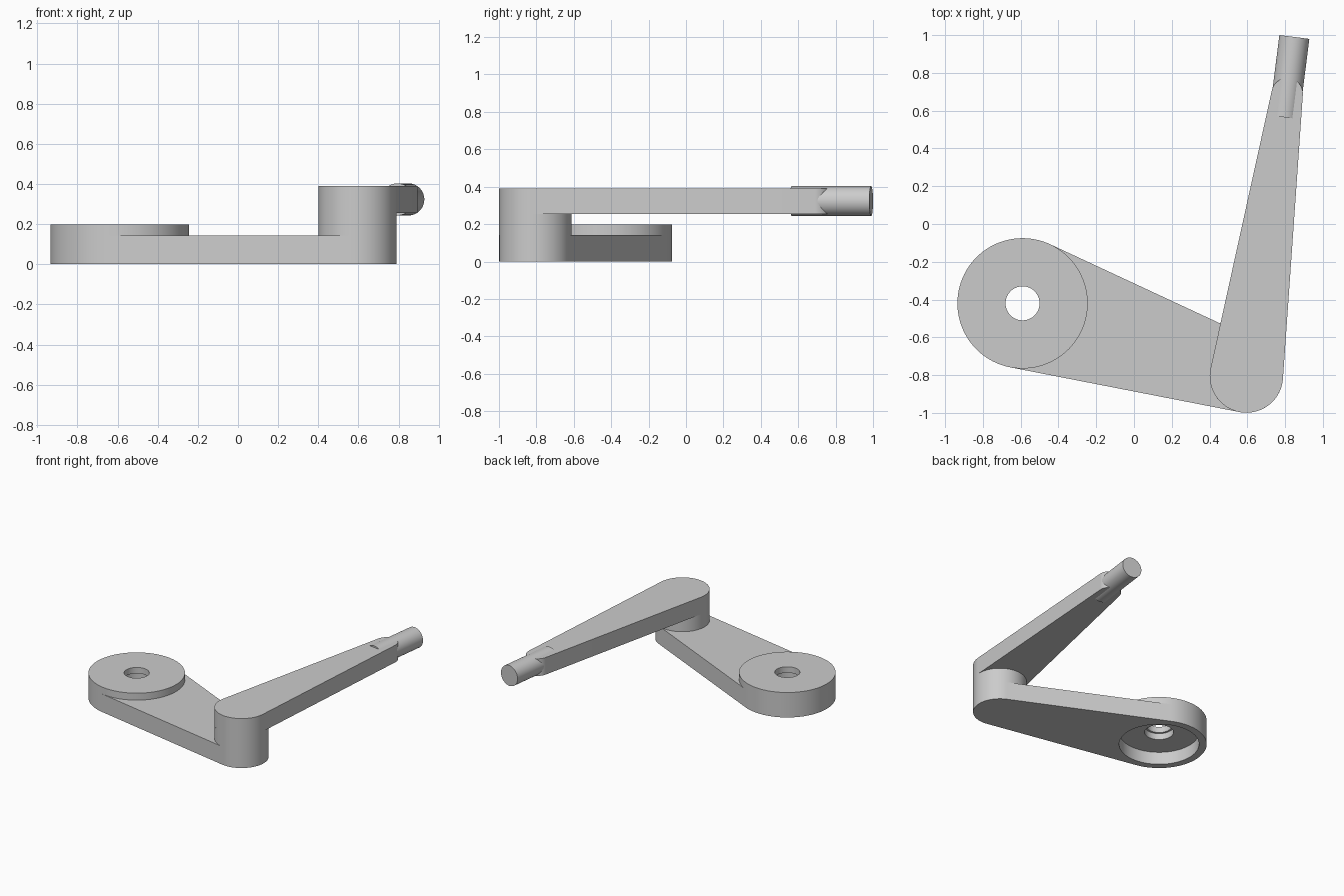
import bpy
import bmesh
import math
from mathutils import Vector

cube = bpy.data.objects.get("Cube")
if cube:
    bpy.data.objects.remove(cube, do_unlink=True)

GREY = (0.6, 0.6, 0.6, 1.0)
metal = bpy.data.materials.new("plain grey")
metal.use_nodes = True
metal.diffuse_color = GREY
metal.node_tree.nodes["Principled BSDF"].inputs["Base Color"].default_value = GREY

# Pivot centres, radii and heights
HUB, HUB_R = Vector((-0.59, -0.42)), 0.345
JOINT, JOINT_R = Vector((0.595, -0.805)), 0.194
TIP, TIP_R = Vector((0.811, 0.69)), 0.083
LOW_TOP, UP_BOTTOM, UP_TOP = 0.142, 0.255, 0.39


def finish(name, bm):
    bmesh.ops.recalc_face_normals(bm, faces=bm.faces)
    mesh = bpy.data.meshes.new(name)
    bm.to_mesh(mesh)
    bm.free()
    mesh.materials.append(metal)
    obj = bpy.data.objects.new(name, mesh)
    bpy.context.collection.objects.link(obj)
    bpy.ops.object.select_all(action="DESELECT")
    obj.select_set(True)
    bpy.context.view_layer.objects.active = obj
    bpy.ops.object.shade_smooth_by_angle(angle=math.radians(30))
    return obj


def arc(centre, radius, start, end, steps=48):
    angles = [start + (end - start) * i / steps for i in range(steps + 1)]
    return [centre + radius * Vector((math.cos(t), math.sin(t))) for t in angles]


def slab(name, outline, bottom, top):
    bm = bmesh.new()
    face = bm.faces.new([bm.verts.new((p.x, p.y, bottom)) for p in outline])
    moved = bmesh.ops.extrude_face_region(bm, geom=[face])["geom"]
    verts = [v for v in moved if isinstance(v, bmesh.types.BMVert)]
    bmesh.ops.translate(bm, verts=verts, vec=(0, 0, top - bottom))
    # Extruding keeps the starting face as the lower cap
    if not face.is_valid or len([f for f in bm.faces if len(f.verts) > 4]) < 2:
        bm.faces.new([v for v in bm.verts if v not in verts])
    return finish(name, bm)


def tangent_angles(c0, r0, c1, r1):
    d = c1 - c0
    middle = math.atan2(d.y, d.x)
    spread = math.acos((r0 - r1) / d.length)
    return middle - spread, middle + spread


# Lower arm: tapers from the hub, wrapping its near side
lo, hi = tangent_angles(HUB, HUB_R, JOINT, JOINT_R)
edge = arc(HUB, HUB_R, hi, lo, 1)
inner = arc(HUB, HUB_R - 0.01, hi, lo)[1:-1]
slab("lower_arm", arc(JOINT, JOINT_R, lo, hi) + edge[:1] + inner + edge[1:], 0, LOW_TOP)

# Upper arm: tapered with two round ends
lo, hi = tangent_angles(JOINT, JOINT_R, TIP, TIP_R)
slab("upper_arm", arc(TIP, TIP_R, lo, hi) + arc(JOINT, JOINT_R, hi, lo + math.tau),
     UP_BOTTOM, UP_TOP)

# Joint post between the arms
slab("joint_post", arc(JOINT, JOINT_R, 0, math.tau, 96)[:-1], LOW_TOP, UP_BOTTOM)

# Hub: turned ring with a stepped bore and a recess underneath
profile = [(0.29, 0), (HUB_R, 0), (HUB_R, 0.197), (0.09, 0.197),
           (0.09, 0.15), (0.105, 0.15), (0.105, 0.1), (0.29, 0.1)]
bm = bmesh.new()
ring = [bm.verts.new((HUB.x + r, HUB.y, z)) for r, z in profile]
edges = [bm.edges.new((ring[i - 1], ring[i])) for i in range(len(ring))]
bmesh.ops.spin(bm, geom=ring + edges, cent=(HUB.x, HUB.y, 0), axis=(0, 0, 1),
               angle=math.tau, steps=96, use_merge=False)
bmesh.ops.remove_doubles(bm, verts=bm.verts, dist=0.0001)
finish("hub", bm)

# Round rod set into the tip of the upper arm
start, end = Vector((0.795, 0.565, 0.323)), Vector((0.849, 0.99, 0.323))
bm = bmesh.new()
bmesh.ops.create_cone(bm, cap_ends=True, segments=64, radius1=0.08, radius2=0.08,
                      depth=(end - start).length)
rod = finish("tip_rod", bm)
rod.location = (start + end) / 2
rod.rotation_euler = (end - start).to_track_quat("Z", "Y").to_euler()
